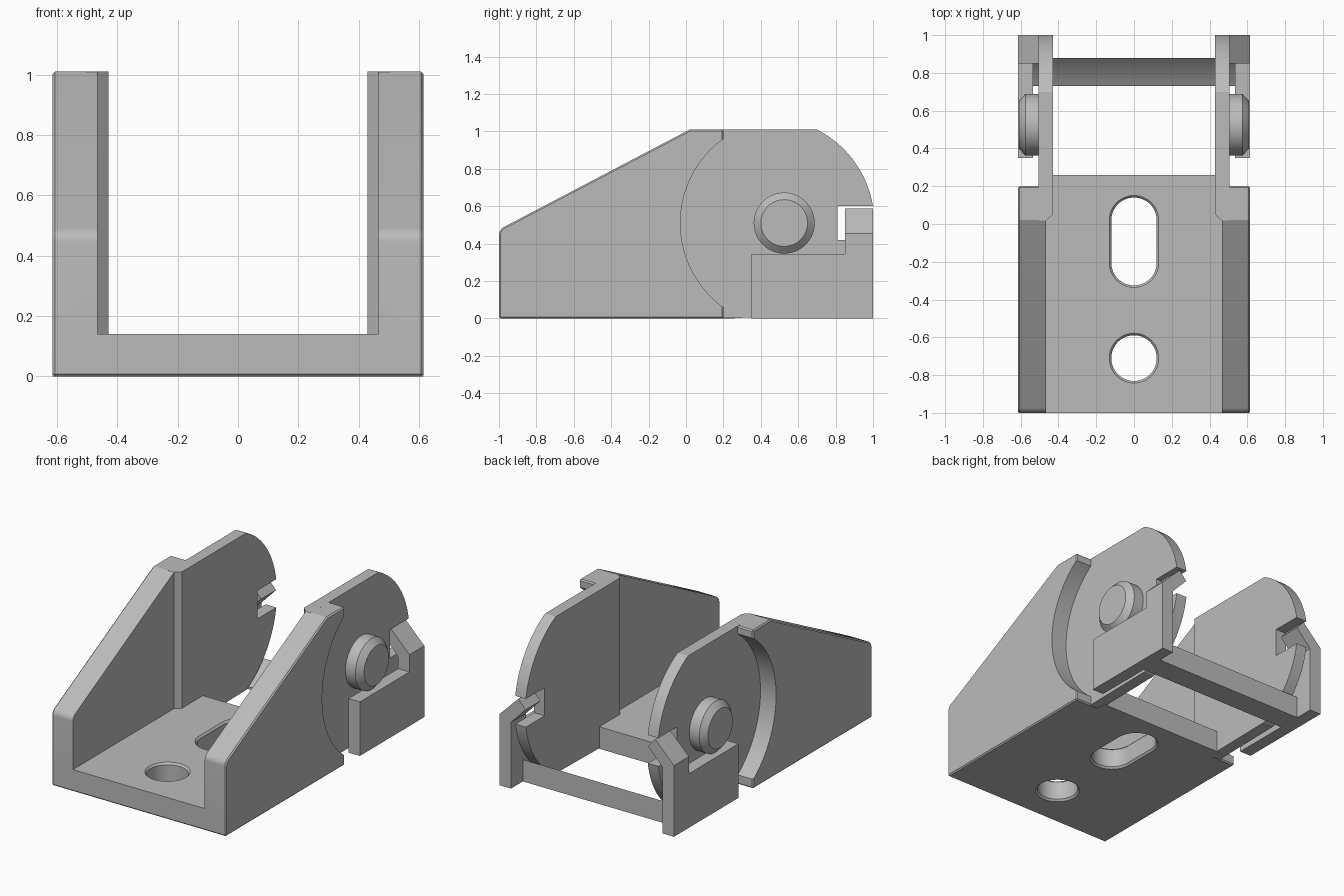
import bpy, bmesh
from math import pi, sin, cos, sqrt, radians

if "Cube" in bpy.data.objects:
    bpy.data.objects.remove(bpy.data.objects["Cube"])

steel = bpy.data.materials.new("plain_grey")
GREY = (0.5, 0.5, 0.5, 1)
steel.diffuse_color = GREY
steel.use_nodes = True
steel.node_tree.nodes["Principled BSDF"].inputs["Base Color"].default_value = GREY


def loft(name, rings):
    """Closed solid through a list of equally long point rings."""
    bm = bmesh.new()
    loops = [[bm.verts.new(p) for p in ring] for ring in rings]
    for a, b in zip(loops, loops[1:]):
        for i in range(len(a)):
            j = (i + 1) % len(a)
            bm.faces.new((a[i], a[j], b[j], b[i]))
    bm.faces.new(loops[0])
    bm.faces.new(loops[-1])
    bmesh.ops.recalc_face_normals(bm, faces=bm.faces)
    me = bpy.data.meshes.new(name)
    bm.to_mesh(me)
    bm.free()
    me.materials.append(steel)
    ob = bpy.data.objects.new(name, me)
    bpy.context.collection.objects.link(ob)
    return ob


def prism(name, outline, axis, lo, hi):
    """Extrude a 2D outline along an axis."""
    place = {"x": lambda a, b, t: (t, a, b),
             "y": lambda a, b, t: (a, t, b),
             "z": lambda a, b, t: (a, b, t)}[axis]
    return loft(name, [[place(a, b, t) for a, b in outline] for t in (lo, hi)])


def box(name, x0, x1, y0, y1, z0, z1):
    return prism(name, [(x0, y0), (x1, y0), (x1, y1), (x0, y1)], "z", z0, z1)


def arc(cx, cy, r, start, end, n):
    return [(cx + r * cos(start + (end - start) * i / n),
             cy + r * sin(start + (end - start) * i / n)) for i in range(n + 1)]


def apply(ob, kind, **settings):
    mod = ob.modifiers.new(kind, kind)
    for key, value in settings.items():
        setattr(mod, key, value)
    bpy.context.view_layer.objects.active = ob
    bpy.ops.object.modifier_apply(modifier=mod.name)


def combine(ob, other, operation):
    apply(ob, "BOOLEAN", object=other, operation=operation, solver="EXACT")
    bpy.data.objects.remove(other)


def mirror(ob):
    apply(ob, "MIRROR", use_mirror_merge=False)
    return ob


def smooth(ob):
    bpy.ops.object.select_all(action="DESELECT")
    ob.select_set(True)
    bpy.context.view_layer.objects.active = ob
    bpy.ops.object.shade_smooth_by_angle(angle=radians(25))


W, TOP, FLOOR = 0.615, 1.01, 0.14      # half width, height, floor thickness
IN, OUT = 0.43, 0.505                  # ear plate faces
MID = 0.51                             # pivot height
PIVOT = 0.525

# Channel body: sloped side profile, chamfered, then hollowed
nose = arc(-0.95, 0.445, 0.05, pi, pi * 0.66, 6)
body = prism("channel_body", [(-1, 0)] + nose + [(0.02, TOP), (0.2, TOP), (0.2, 0)],
             "x", -W, W)
apply(body, "BEVEL", width=0.008, segments=1, limit_method="ANGLE", angle_limit=radians(40))
combine(body, box("cut", -0.465, 0.465, -1.5, 0.5, FLOOR, 1.5), "DIFFERENCE")

# Round reliefs on the outside of both walls
for lo, hi in ((OUT, 1), (-1, -OUT)):
    disc = arc(PIVOT, MID, 0.555, 0, 2 * pi, 96)[:-1]
    combine(body, prism("cut", disc, "x", lo, hi), "DIFFERENCE")
combine(body, box("floor_lip", -IN - 0.02, IN + 0.02, 0.1, 0.26, 0, FLOOR), "UNION")

# Ear plates with rounded back and a latch notch
a = 1.105
ear = prism("ear", [(0.05, 0), (0.05, TOP)] + arc(0.447, MID, 0.56, a, -a, 40),
            "x", IN, OUT)
combine(ear, box("cut", 0.3, 0.6, 0.81, 1.2, 0.42, 0.6), "DIFFERENCE")
step = prism("step", [(0.465, 0.018), (IN, 0.05), (OUT, 0.05), (OUT, 0.018)], "z", 0, TOP)
combine(ear, step, "UNION")
combine(body, mirror(ear), "UNION")


# Floor holes with chamfered rims
def stadium(y0, y1, r, z):
    pts = arc(0, y1, r, 0, pi, 24) + arc(0, y0, r, pi, 2 * pi, 24)
    return [(x, y, z) for x, y in pts]


for y0, y1 in ((-0.205, 0.02), (-0.711, -0.709)):
    rings = [stadium(y0, y1, r, z) for r, z in
             ((0.14, -0.01), (0.12, 0.012), (0.12, FLOOR - 0.012), (0.14, FLOOR + 0.01))]
    combine(body, loft("cut", rings), "DIFFERENCE")
smooth(body)

# Pivot pin heads
pin = loft("pin_heads", [[(x, y, z) for y, z in arc(PIVOT, MID, r, 0, 2 * pi, 64)[:-1]]
                         for x, r in ((0.5, 0.163), (0.575, 0.163), (0.61, 0.125))])
smooth(mirror(pin))

# Latch clips: side panel plus a post bent into the notch
clip = prism("latch_clips", [(0.535, 0), (W, 0), (W, 0.455), (0.483, 0.587),
                             (0.432, 0.53), (0.535, 0.422)], "y", 0.85, 1)
combine(clip, box("panel", 0.535, W, 0.35, 0.9, 0, 0.345), "UNION")
smooth(mirror(clip))

# Cross bar with a hollow top that follows the ear radius
R = 0.57
ys = [0.73 + 0.15 * i / 10 for i in range(11)]
hollow = [(y, MID - sqrt(R * R - (y - 0.447) ** 2)) for y in ys]
bar = prism("cross_bar", [(0.88, 0), (0.73, 0)] + hollow, "x", -0.54, 0.54)
smooth(bar)
